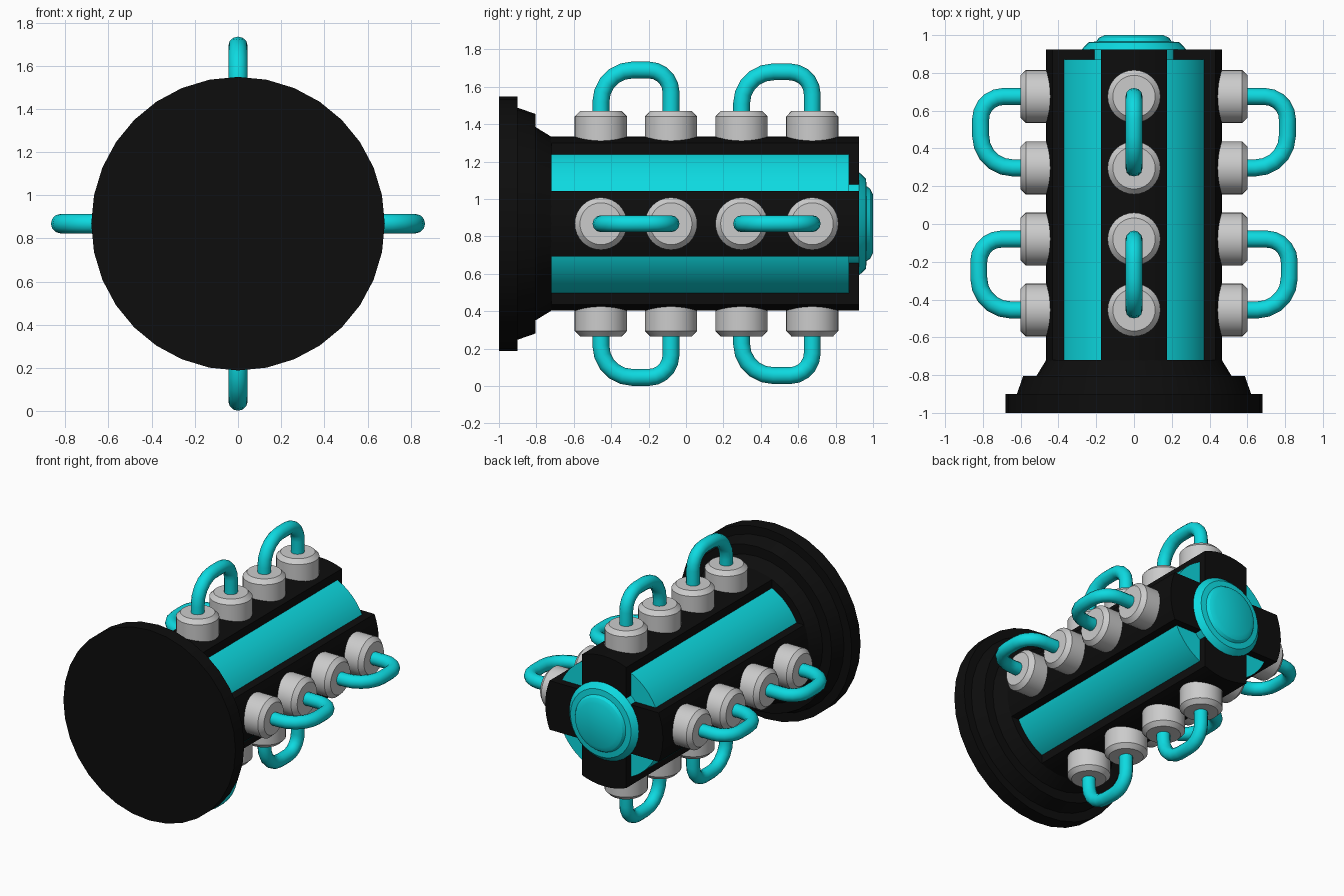
import bpy, bmesh
from math import pi, sin, cos, asin, radians
from mathutils import Matrix, Vector

if "Cube" in bpy.data.objects:
    bpy.data.objects.remove(bpy.data.objects["Cube"])

ZC = 0.868  # height of the main axis
CENTRE = Matrix.Translation((0, 0, ZC))
ALONG_Y = CENTRE @ Matrix.Rotation(-pi / 2, 4, 'X')  # local z becomes +y


def colour(name, rgb):
    m = bpy.data.materials.new(name)
    m.diffuse_color = (*rgb, 1)
    m.use_nodes = True
    m.node_tree.nodes["Principled BSDF"].inputs["Base Color"].default_value = m.diffuse_color
    return m


BLACK = colour("black", (0.004, 0.004, 0.004))
CYAN = colour("cyan", (0.004, 0.70, 0.75))


def finish(bm, name, matrix, mat, angle):
    bmesh.ops.recalc_face_normals(bm, faces=bm.faces)
    me = bpy.data.meshes.new(name)
    bm.to_mesh(me)
    bm.free()
    ob = bpy.data.objects.new(name, me)
    bpy.context.collection.objects.link(ob)
    ob.matrix_world = matrix
    if mat:
        me.materials.append(mat)
    bpy.ops.object.select_all(action='DESELECT')
    ob.select_set(True)
    bpy.context.view_layer.objects.active = ob
    bpy.ops.object.shade_smooth_by_angle(angle=radians(angle))
    return ob


def lathe(name, profile, matrix, mat=None, n=32, angle=25):
    """Closed solid of revolution round local z from (radius, height) points."""
    bm = bmesh.new()
    rings = [[bm.verts.new((r * cos(2 * pi * i / n), r * sin(2 * pi * i / n), h))
              for i in range(n)] for r, h in profile]
    for a, b in zip(rings, rings[1:]):
        for i in range(n):
            j = (i + 1) % n
            bm.faces.new((a[i], a[j], b[j], b[i]))
    bm.faces.new(rings[0])
    bm.faces.new(rings[-1])
    return finish(bm, name, matrix, mat, angle)


# Stepped base flange
lathe("base_flange", [(0.68, -1), (0.68, -0.9), (0.62, -0.9), (0.587, -0.805),
                      (0.517, -0.805), (0.465, -0.72)], ALONG_Y, BLACK)

# Cyan core showing between the four black ribs
lathe("core", [(0.41, -0.74), (0.41, 0.872)], ALONG_Y, CYAN, n=64)

# Cross-shaped black body with rounded rib faces
R, W = 0.465, 0.175
half = asin(W / R)
bm = bmesh.new()
outline = []
for k in range(4):
    for s in range(9):
        a = k * pi / 2 + half * (s / 4 - 1)
        outline.append((R * cos(a), R * sin(a)))
    a = k * pi / 2 + pi / 4
    outline.append((W * 2 ** 0.5 * cos(a), W * 2 ** 0.5 * sin(a)))
face = bm.faces.new([bm.verts.new((x, y, -0.73)) for x, y in outline])
ext = bmesh.ops.extrude_face_region(bm, geom=[face], use_keep_orig=True)
bmesh.ops.translate(bm, vec=(0, 0, 1.655),
                    verts=[v for v in ext["geom"] if isinstance(v, bmesh.types.BMVert)])
finish(bm, "ribbed_body", ALONG_Y, BLACK, 25)

# Domed end cap
lathe("end_cap", [(0.275, 0.865), (0.275, 0.925), (0.265, 0.937), (0.24, 0.962),
                  (0.20, 0.966), (0.187, 0.985), (0.155, 1.0)], ALONG_Y, CYAN, n=32, angle=30)


def fillet(corner, d_in, d_out, r, steps=5):
    """Quarter arc replacing a right-angled corner."""
    c = corner - d_in * r + d_out * r
    return [c - d_out * r * cos(t * pi / 2 / steps) + d_in * r * sin(t * pi / 2 / steps)
            for t in range(steps + 1)]


def hose(name, y0, y1, top, matrix):
    up, along = Vector((0, 0, 1)), Vector((0, 1, 0))
    pts = [Vector((0, y0, 0.56))]
    pts += fillet(Vector((0, y0, top)), up, along, 0.17)
    pts += fillet(Vector((0, y1, top)), along, -up, 0.12)
    pts.append(Vector((0, y1, 0.56)))
    cu = bpy.data.curves.new(name, 'CURVE')
    cu.dimensions = '3D'
    cu.bevel_depth = 0.045
    cu.bevel_resolution = 4
    cu.use_fill_caps = True
    sp = cu.splines.new('POLY')
    sp.points.add(len(pts) - 1)
    for p, v in zip(sp.points, pts):
        p.co = (*v, 1)
    sp.use_smooth = True
    cu.materials.append(CYAN)
    ob = bpy.data.objects.new(name, cu)
    bpy.context.collection.objects.link(ob)
    ob.matrix_world = matrix


# Four rows of plugs joined in pairs by bent hoses
PLUGS = (-0.455, -0.08, 0.297, 0.675)
for k in range(4):
    turn = CENTRE @ Matrix.Rotation(k * pi / 2, 4, 'Y')
    for i, y in enumerate(PLUGS):
        lathe(f"plug_{k}_{i}", [(0.14, 0.42), (0.14, 0.573), (0.112, 0.602)],
              turn @ Matrix.Translation((0, y, 0)), n=32)
    hose(f"front_hose_{k}", PLUGS[0], PLUGS[1], 0.822, turn)
    hose(f"rear_hose_{k}", PLUGS[2], PLUGS[3], 0.812, turn)
